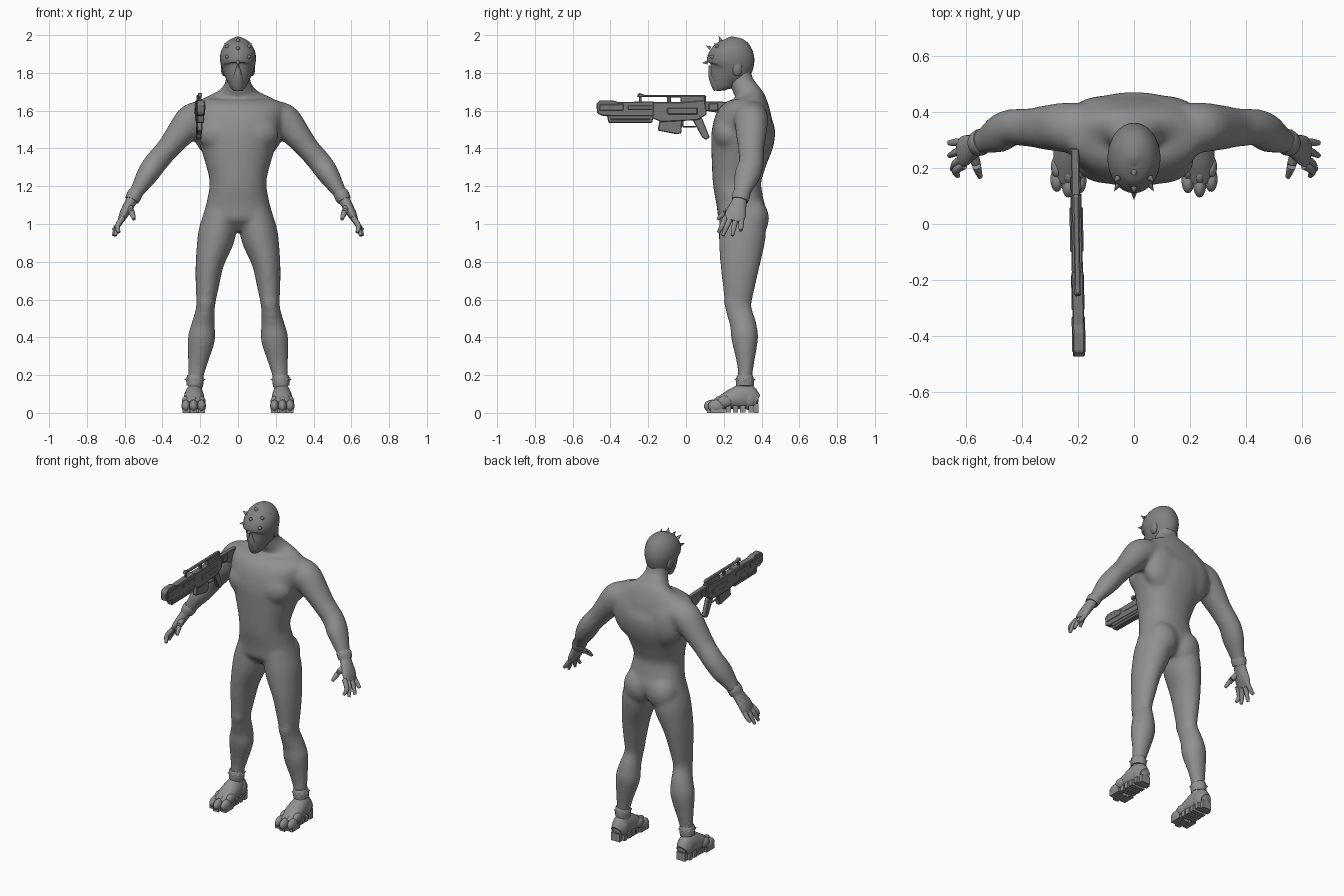
import bpy, bmesh, math
from mathutils import Vector, Matrix

if "Cube" in bpy.data.objects:
    bpy.data.objects.remove(bpy.data.objects["Cube"])


def material(name, value):
    mat = bpy.data.materials.new(name)
    mat.use_nodes = True
    color = (value, value, value, 1)
    mat.diffuse_color = color
    mat.node_tree.nodes["Principled BSDF"].inputs["Base Color"].default_value = color
    return mat


suit_grey = material("suit grey", 0.28)
mask_grey = material("mask grey", 0.22)
gun_grey = material("gun dark grey", 0.19)


def finish(bm, name, mat, smooth_angle=50):
    bmesh.ops.recalc_face_normals(bm, faces=bm.faces)
    mesh = bpy.data.meshes.new(name)
    bm.to_mesh(mesh)
    bm.free()
    obj = bpy.data.objects.new(name, mesh)
    bpy.context.collection.objects.link(obj)
    mesh.materials.append(mat)
    bpy.ops.object.select_all(action='DESELECT')
    obj.select_set(True)
    bpy.context.view_layer.objects.active = obj
    if smooth_angle:
        bpy.ops.object.shade_smooth_by_angle(angle=math.radians(smooth_angle))
    return obj


def catmull(points, steps):
    """Smooth path through section tuples."""
    padded = [points[0]] + points + [points[-1]]
    result = []
    for i in range(len(points) - 1):
        a, b, c, d = padded[i:i + 4]
        for k in range(steps):
            t = k / steps
            result.append([q + t * (r - p + t * (2 * p - 5 * q + 4 * r - s + t * (3 * q - p - 3 * r + s))) / 2
                           for p, q, r, s in zip(a, b, c, d)])
    return result + [list(points[-1])]


def tube(bm, sections, side=1, steps=4, sides=20, power=1.0):
    """Loft of elliptical rings: (x, y, z, radius across, radius in depth)."""
    path = catmull(sections, steps)
    centres = [Vector((p[0] * side, p[1], p[2])) for p in path]
    rings = []
    for i, p in enumerate(path):
        tangent = (centres[min(i + 1, len(path) - 1)] - centres[max(i - 1, 0)]).normalized()
        if abs(tangent.y) > 0.8:
            v = tangent.cross(Vector((1, 0, 0))).normalized()
            u = v.cross(tangent)
        else:
            u = tangent.cross(Vector((0, 1, 0))).normalized()
            v = u.cross(tangent)
        ring = []
        for k in range(sides):
            a = 2 * math.pi * k / sides
            c, s = math.cos(a), math.sin(a)
            c, s = (math.copysign(abs(w) ** power, w) for w in (c, s))
            ring.append(bm.verts.new(centres[i] + u * c * p[3] + v * s * p[4]))
        rings.append(ring)
    for lower, upper in zip(rings, rings[1:]):
        for k in range(sides):
            n = (k + 1) % sides
            bm.faces.new((lower[k], lower[n], upper[n], upper[k]))
    bm.faces.new(rings[0])
    bm.faces.new(rings[-1])


def ball(bm, centre, radii, side=1):
    place = Matrix.Translation((centre[0] * side, centre[1], centre[2]))
    bmesh.ops.create_uvsphere(bm, u_segments=20, v_segments=12, radius=1,
                              matrix=place @ Matrix.Diagonal((*radii, 1)))


def box(bm, centre, size):
    bmesh.ops.create_cube(bm, size=1, matrix=Matrix.Translation(centre) @ Matrix.Diagonal((*size, 1)))


def spike(bm, base, direction, radius, length):
    direction = Vector(direction).normalized()
    turn = direction.to_track_quat('Z', 'Y').to_matrix().to_4x4()
    bmesh.ops.create_cone(bm, cap_ends=True, segments=10, radius1=radius, radius2=0, depth=length,
                          matrix=Matrix.Translation(Vector(base) + direction * length / 2) @ turn)


# Body: torso, neck, arms and legs fused into one smooth skin
bm = bmesh.new()
tube(bm, [(0, .30, .96, .06, .07), (0, .30, 1.03, .175, .125), (0, .285, 1.12, .165, .125),
          (0, .27, 1.22, .15, .128), (0, .28, 1.33, .175, .146), (0, .3, 1.45, .212, .168),
          (0, .312, 1.55, .24, .158), (0, .33, 1.62, .25, .12), (0, .335, 1.665, .185, .088),
          (0, .325, 1.695, .105, .07), (0, .295, 1.75, .068, .063), (0, .28, 1.82, .062, .062)],
     sides=32, power=.88)
for side in (1, -1):
    tube(bm, [(.16, .335, 1.575, .08, .095), (.24, .345, 1.55, .09, .09), (.305, .345, 1.48, .076, .082),
              (.37, .345, 1.4, .062, .07), (.435, .345, 1.325, .062, .066), (.48, .325, 1.26, .058, .07),
              (.53, .3, 1.18, .04, .05), (.56, .288, 1.13, .033, .04), (.575, .28, 1.1, .03, .038)], side)
    tube(bm, [(.09, .3, 1.07, .085, .12), (.113, .298, .94, .1, .125), (.148, .287, .8, .077, .108),
              (.163, .28, .67, .062, .086), (.172, .277, .56, .05, .07), (.184, .302, .47, .062, .07),
              (.194, .311, .39, .073, .071), (.214, .315, .26, .052, .046), (.225, .312, .17, .039, .039),
              (.23, .31, .06, .043, .05)], side)
    # Muscle forms
    ball(bm, (.09, .225, 1.48), (.125, .082, .1), side)
    ball(bm, (.08, .35, 1.03), (.1, .09, .11), side)
    ball(bm, (.1, .375, 1.5), (.14, .085, .16), side)
    ball(bm, (.17, .228, .59), (.04, .028, .055), side)
    ball(bm, (.45, .375, 1.31), (.045, .035, .045), side)
body = finish(bm, "body", suit_grey, 0)
remesh = body.modifiers.new("fuse", 'REMESH')
remesh.mode = 'VOXEL'
remesh.voxel_size = 0.01
relax = body.modifiers.new("relax", 'SMOOTH')
relax.factor = 0.5
relax.iterations = 16
for modifier in ("fuse", "relax"):
    bpy.ops.object.modifier_apply(modifier=modifier)
bpy.ops.object.shade_smooth_by_angle(angle=math.radians(60))

# Hands, cuffs, feet and ankle bands
for side, label in ((1, "left"), (-1, "right")):
    bm = bmesh.new()
    tube(bm, [(.558, .288, 1.135, .03, .036), (.58, .275, 1.095, .028, .045),
              (.605, .262, 1.05, .024, .055), (.622, .252, 1.015, .015, .05)], side)
    for y, tip_x, tip_y, tip_z in ((.21, .63, .172, .955), (.238, .65, .195, .938),
                                   (.266, .66, .245, .938), (.293, .662, .29, .965)):
        tube(bm, [(.608, y, 1.035, .014, .015), (.638, (y + tip_y) / 2, .99, .014, .014),
                  (tip_x, tip_y, tip_z, .009, .009)], side, sides=10)
    tube(bm, [(.575, .255, 1.09, .018, .02), (.562, .205, 1.06, .016, .016),
              (.55, .168, 1.025, .009, .009)], side, sides=10)
    finish(bm, label + "_hand", suit_grey)

    bm = bmesh.new()
    tube(bm, [(.541, .297, 1.165, .038, .046), (.55, .292, 1.15, .041, .048),
              (.562, .286, 1.125, .037, .044)], side)
    finish(bm, label + "_cuff", suit_grey)

    bm = bmesh.new()
    tube(bm, [(.232, .375, .06, .035, .035), (.232, .32, .085, .048, .07), (.233, .25, .075, .055, .055),
              (.235, .18, .05, .054, .035), (.236, .15, .04, .045, .025)], side)
    ball(bm, (.23, .335, .075), (.05, .05, .06), side)
    for x, tip in ((.193, .11), (.235, .095), (.276, .115)):
        ball(bm, (x, tip + .045, .036), (.023, .045, .034), side)
        ball(bm, (x, tip + .09, .06), (.021, .04, .03), side)
        box(bm, (x * side, tip + .055, .012), (.036, .08, .024))
    for y in (.225, .262, .3, .345):
        box(bm, (.232 * side, y, .02), (.095, .028, .036))
    box(bm, (.232 * side, .373, .025), (.06, .024, .05))
    finish(bm, label + "_foot", suit_grey, 40)

    bm = bmesh.new()
    tube(bm, [(.226, .312, .198, .04, .04), (.227, .312, .185, .045, .046),
              (.228, .312, .16, .045, .048), (.23, .312, .14, .043, .046)], side)
    for k in range(8):
        a = math.pi * k / 4
        out = Vector((math.cos(a), math.sin(a), .25))
        spike(bm, Vector((.228 * side, .312, .165)) + out * .04, out, .012, .016)
    finish(bm, label + "_ankle_band", suit_grey, 40)

# Masked head
bm = bmesh.new()
tube(bm, [(0, .19, 1.706, .025, .024), (0, .19, 1.725, .042, .047), (0, .204, 1.77, .062, .082),
          (0, .23, 1.82, .084, .116), (0, .236, 1.87, .095, .126), (0, .234, 1.92, .088, .113),
          (0, .228, 1.96, .062, .082), (0, .224, 1.98, .03, .04), (0, .222, 1.986, .008, .01)],
     sides=32)
finish(bm, "masked_head", mask_grey, 70)

# Jaw guard and ear covers
bm = bmesh.new()
tube(bm, [(0, .175, 1.712, .028, .028), (0, .168, 1.74, .034, .036), (0, .168, 1.78, .03, .05),
          (0, .18, 1.82, .012, .065)])
for side in (1, -1):
    ball(bm, (.074, .27, 1.825), (.017, .028, .042), side)
finish(bm, "jaw_guard", mask_grey)

# Mask spikes point away from the skull centre
bm = bmesh.new()
skull = Vector((0, .235, 1.865))
for x, y, z in ((0, .113, 1.855), (0, .13, 1.93), (0, .185, 1.97), (.057, .14, 1.885), (-.057, .14, 1.885),
                (.058, .165, 1.94), (-.058, .165, 1.94)):
    base = Vector((x, y, z))
    spike(bm, base, base - skull, .011, .028)
finish(bm, "mask_spikes", mask_grey)


# Rifle: side profiles (depth, height) given a half width
def plate(bm, profile, half):
    rows = [[bm.verts.new((s * half, y, z)) for y, z in profile] for s in (-1, 1)]
    for row in rows:
        bm.faces.new(row)
    for i in range(len(profile)):
        j = (i + 1) % len(profile)
        bm.faces.new((rows[0][i], rows[0][j], rows[1][j], rows[1][i]))


def rifle_part(name, plates, boxes=()):
    bm = bmesh.new()
    for profile, half in plates:
        plate(bm, profile, half)
    for y0, y1, z0, z1, half in boxes:
        box(bm, (0, (y0 + y1) / 2, (z0 + z1) / 2), (2 * half, y1 - y0, z1 - z0))
    bmesh.ops.transform(bm, verts=bm.verts,
                        matrix=Matrix.Translation((-.206, 0, 0)) @ Matrix.Rotation(.02, 4, 'Z'))
    obj = finish(bm, name, gun_grey, 0)
    bevel = obj.modifiers.new("edge", 'BEVEL')
    bevel.width = 0.004


rifle_part("rifle_barrel_shroud",
           [([(-.47, 1.585), (-.475, 1.635), (-.455, 1.655), (-.39, 1.655), (-.36, 1.645), (-.17, 1.65),
              (-.17, 1.57), (-.44, 1.572)], .021)],
           [(-.46, -.33, 1.6, 1.635, .024), (-.31, -.18, 1.605, 1.63, .023)])
rifle_part("rifle_lower_tube", [([(-.41, 1.535), (-.42, 1.58), (-.17, 1.58), (-.18, 1.535)], .018)],
           [(-.4, -.19, 1.55, 1.56, .021)])
rifle_part("rifle_receiver",
           [([(-.18, 1.56), (-.18, 1.645), (-.02, 1.645), (.1, 1.655), (.11, 1.58), (.06, 1.55), (-.13, 1.54)],
             .02)],
           [(-.1, .06, 1.58, 1.615, .024), (-.03, .1, 1.64, 1.68, .013)])
rifle_part("rifle_carry_handle",
           [([(-.26, 1.672), (-.25, 1.695), (-.22, 1.684), (.1, 1.684), (.11, 1.67)], .011)],
           [(-.25, -.235, 1.64, 1.675, .008), (-.1, -.08, 1.64, 1.675, .008), (.085, .105, 1.64, 1.675, .01)])
rifle_part("rifle_magazine", [([(-.14, 1.55), (-.15, 1.495), (-.05, 1.475), (-.025, 1.48), (-.02, 1.55)], .014)])
rifle_part("rifle_grip", [([(.03, 1.56), (.085, 1.46), (.105, 1.445), (.125, 1.46), (.085, 1.56)], .014)])
rifle_part("rifle_trigger_guard", [], [(-.02, .055, 1.512, 1.52, .006), (-.02, -.012, 1.515, 1.55, .006)])
rifle_part("rifle_stock",
           [([(.1, 1.6), (.1, 1.65), (.27, 1.645), (.28, 1.55), (.25, 1.55), (.16, 1.59)], .015)],
           [(.12, .17, 1.6, 1.64, .02)])
